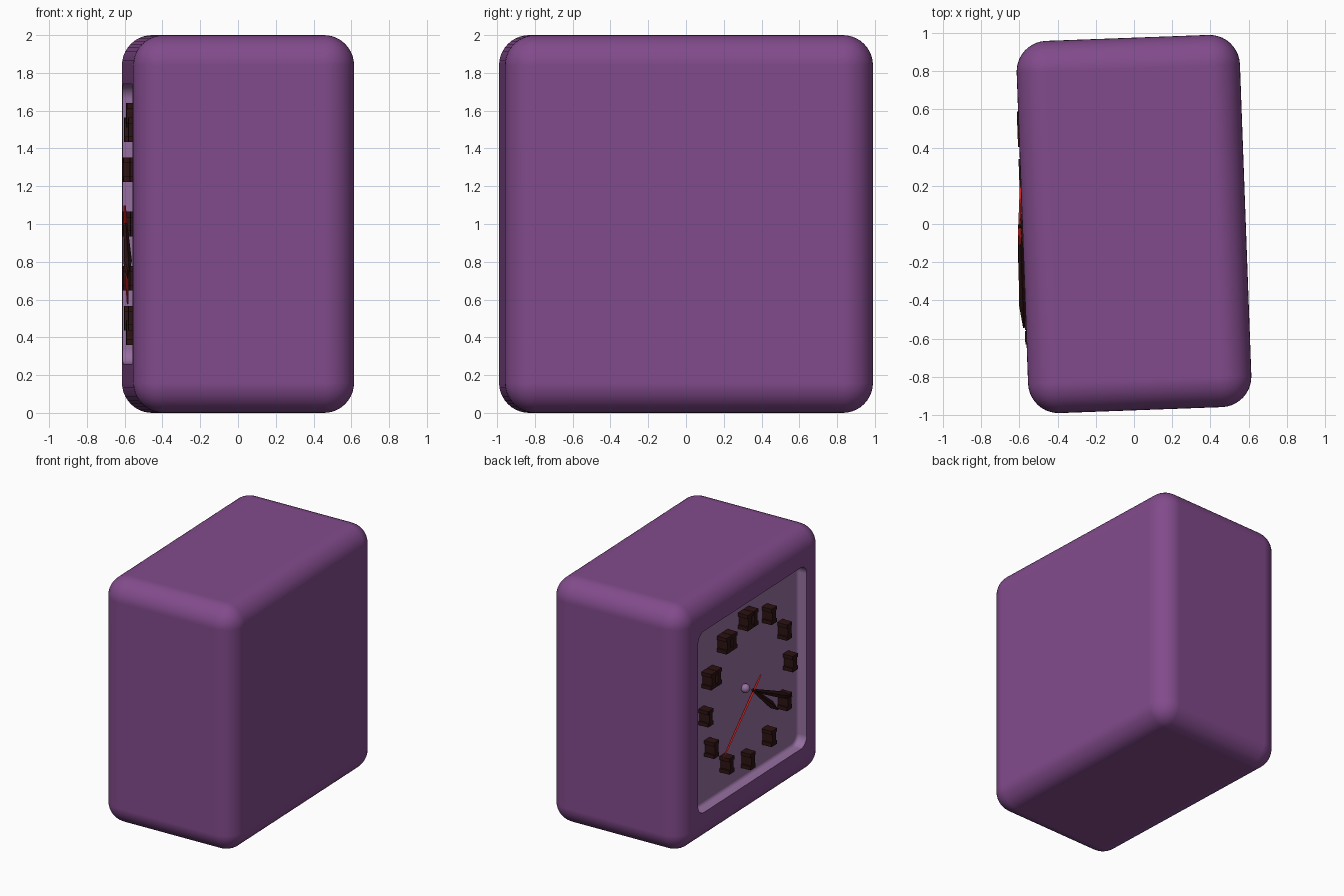
import bpy, bmesh, math
from mathutils import Vector

if "Cube" in bpy.data.objects:
    bpy.data.objects.remove(bpy.data.objects["Cube"])

TURN = math.radians(2.1)      # whole clock is turned slightly
HX, HY, HZ, R = 0.585, 0.975, 1.0, 0.16
FLOOR = 0.505                 # dial plane, distance from centre along -x


def mat(name, rgb):
    m = bpy.data.materials.new(name)
    m.diffuse_color = (*rgb, 1)
    m.use_nodes = True
    m.node_tree.nodes["Principled BSDF"].inputs["Base Color"].default_value = m.diffuse_color
    return m


PURPLE = mat("purple", (0.223, 0.070, 0.262))
MAUVE = mat("pale_mauve", (0.305, 0.160, 0.352))
DARK = mat("dark_brown", (0.026, 0.006, 0.006))
RED = mat("red", (0.75, 0.02, 0.02))


def P(u, n, z):
    """Dial coordinates (right, outward, up from centre) to model space."""
    return Vector((-n, -u, 1 + z))


def finish(name, bm, *mats):
    bmesh.ops.recalc_face_normals(bm, faces=bm.faces)
    me = bpy.data.meshes.new(name)
    bm.to_mesh(me)
    bm.free()
    for m in mats:
        me.materials.append(m)
    ob = bpy.data.objects.new(name, me)
    bpy.context.collection.objects.link(ob)
    ob.rotation_euler.z = TURN
    return ob


def smooth(ob, angle=35):
    bpy.ops.object.select_all(action='DESELECT')
    ob.select_set(True)
    bpy.context.view_layer.objects.active = ob
    bpy.ops.object.shade_smooth_by_angle(angle=math.radians(angle))


def box(bm, centre, size):
    vs = bmesh.ops.create_cube(bm, size=1)['verts']
    for v in vs:
        v.co = Vector([c * s for c, s in zip(v.co, size)]) + centre
    return vs


# Rounded case
bm = bmesh.new()
box(bm, Vector((0, 0, 1)), (2 * HX, 2 * HY, 2 * HZ))
bmesh.ops.bevel(bm, geom=bm.edges[:], offset=R, segments=10, profile=0.5, affect='EDGES')
case = finish("case", bm, PURPLE, MAUVE)

# Cutter for the dial recess: rounded corners, soft inner edge
bm = bmesh.new()
box(bm, P(0, FLOOR + 0.15, 0), (0.3, 1.48, 1.48))
edges = [e for e in bm.edges if abs(e.verts[0].co.x - e.verts[1].co.x) > 0.1]
bmesh.ops.bevel(bm, geom=edges, offset=0.08, segments=8, profile=0.5, affect='EDGES')
edges = [e for e in bm.edges if all(v.co.x > -FLOOR - 0.01 for v in e.verts)]
bmesh.ops.bevel(bm, geom=edges, offset=0.03, segments=4, profile=0.5, affect='EDGES')
cutter = finish("recess_cutter", bm, MAUVE)
cutter.hide_render = True

mod = case.modifiers.new("recess", 'BOOLEAN')
mod.operation = 'DIFFERENCE'
mod.solver = 'EXACT'
mod.object = cutter
bpy.context.view_layer.objects.active = case
bpy.ops.object.modifier_apply(modifier=mod.name)
bpy.data.objects.remove(cutter)
for f in case.data.polygons:      # recess faces take the dial colour
    c = f.center
    inside = -HX + 0.001 < c.x < -0.49 and abs(c.y) < 0.76 and abs(c.z - 1) < 0.76
    f.material_index = 1 if inside else 0
smooth(case)
case.modifiers.new("even_shading", 'WEIGHTED_NORMAL').keep_sharp = True

# Raised hour markers: a waisted block, doubled at the last three hours
bm = bmesh.new()
depth = 0.592 - FLOOR
for h in range(1, 13):
    a = math.radians(30 * h)
    u, z = 0.575 * math.sin(a), 0.575 * math.cos(a)
    for off in ((-0.038, 0.038) if h > 9 else (0,)):
        mid = P(u + off, FLOOR + depth / 2, z)
        box(bm, mid, (depth, 0.045, 0.13))
        for s in (-1, 1):
            box(bm, mid + Vector((0, 0, s * 0.05)), (depth - 0.002, 0.072, 0.03))
finish("hour_markers", bm, DARK)

# Centre hub
bm = bmesh.new()
bmesh.ops.create_uvsphere(bm, u_segments=20, v_segments=12, radius=0.035)
bmesh.ops.translate(bm, verts=bm.verts, vec=P(0, 0.525, 0))
smooth(finish("hub", bm, MAUVE))


def hand(name, material, tip, n0, slope, stations):
    """Slim diamond-section hand; stations are (distance, half width, half depth)."""
    d = Vector(tip).normalized()
    bm = bmesh.new()
    rings = []
    for a, w, t in stations:
        n = n0 + slope * a
        rings.append([bm.verts.new(P(d.x * a - d.y * i * w, n + j * t, d.y * a + d.x * i * w))
                      for i, j in ((1, 0), (0, 1), (-1, 0), (0, -1))])
    for r0, r1 in zip(rings, rings[1:]):
        for k in range(4):
            bm.faces.new((r0[k], r0[k - 1], r1[k - 1], r1[k]))
    bm.faces.new(rings[0])
    bm.faces.new(rings[-1])
    return finish(name, bm, material)


hand("hour_hand", DARK, (0.33, -0.285), 0.597, 0,
     [(-0.02, 0.012, 0.010), (0.32, 0.028, 0.018), (0.44, 0.003, 0.003)])
hand("minute_hand", DARK, (0.52, -0.25), 0.597, 0,
     [(-0.02, 0.012, 0.010), (0.45, 0.026, 0.020), (0.58, 0.003, 0.003)])
hand("second_hand", RED, (-0.38, -0.42), 0.597, -0.046,
     [(-0.13, 0.006, 0.006), (0.0, 0.012, 0.010), (0.45, 0.010, 0.008), (0.57, 0.004, 0.004)])
